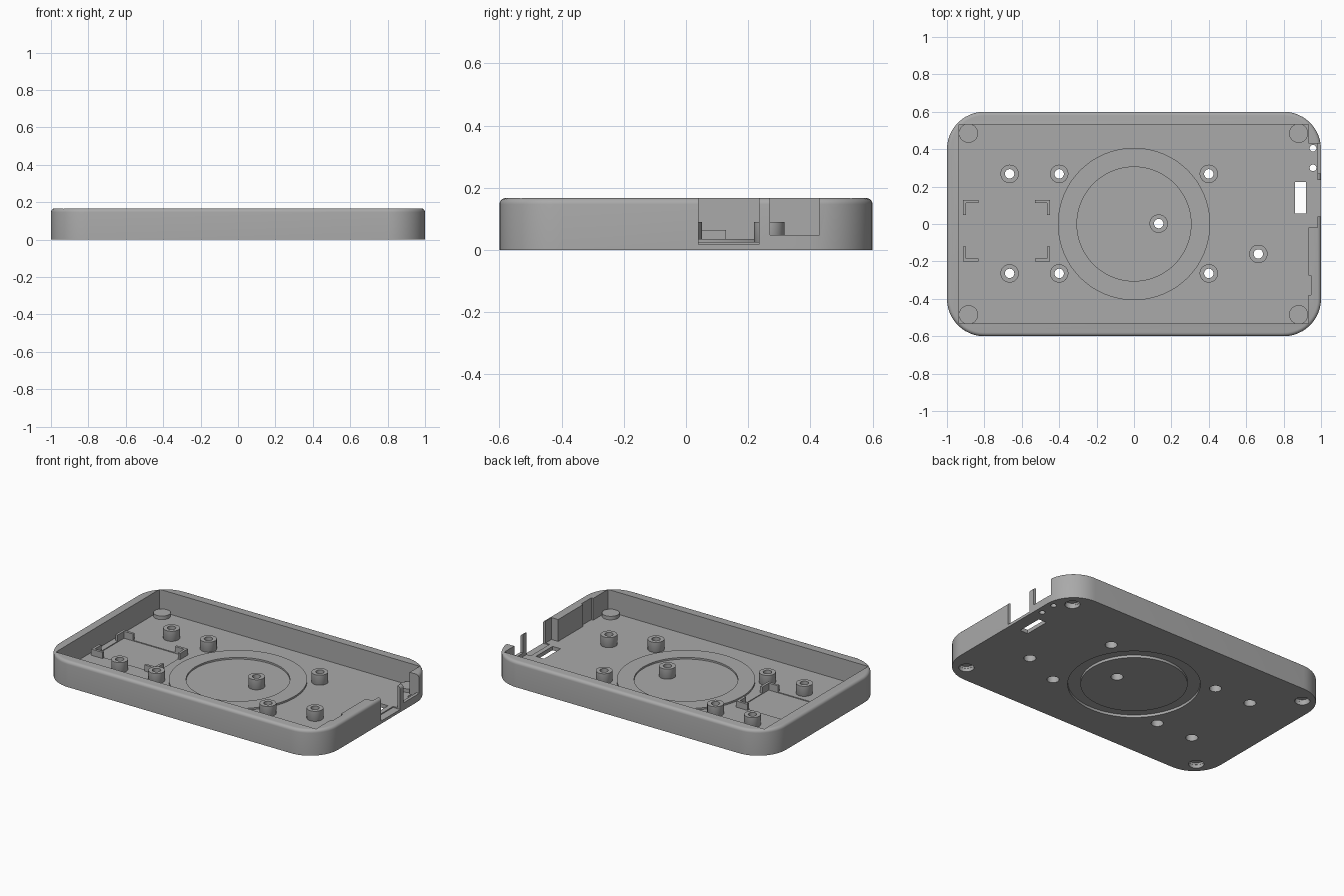
import bpy, bmesh, math
from mathutils import Vector

if "Cube" in bpy.data.objects:
    bpy.data.objects.remove(bpy.data.objects["Cube"])

grey = bpy.data.materials.new("plain_grey")
grey.use_nodes = True
grey.diffuse_color = (0.4, 0.4, 0.4, 1)
grey.node_tree.nodes["Principled BSDF"].inputs["Base Color"].default_value = (0.4, 0.4, 0.4, 1)

HEIGHT, FLOOR = 0.167, 0.025


def finish(bm, name):
    bmesh.ops.recalc_face_normals(bm, faces=bm.faces)
    mesh = bpy.data.meshes.new(name)
    bm.to_mesh(mesh)
    bm.free()
    mesh.materials.append(grey)
    obj = bpy.data.objects.new(name, mesh)
    bpy.context.collection.objects.link(obj)
    return obj


def box(name, x0, x1, y0, y1, z0, z1):
    bm = bmesh.new()
    bmesh.ops.create_cube(bm, size=1)
    for v in bm.verts:
        v.co = Vector(((x0 + x1) / 2 + v.co.x * (x1 - x0),
                       (y0 + y1) / 2 + v.co.y * (y1 - y0),
                       (z0 + z1) / 2 + v.co.z * (z1 - z0)))
    return finish(bm, name)


def lathe(name, x, y, profile, steps=40):
    """Turn a closed (radius, height) profile about a vertical axis."""
    bm = bmesh.new()
    verts = [bm.verts.new((x + r, y, z)) for r, z in profile]
    edges = [bm.edges.new((verts[i - 1], verts[i])) for i in range(len(verts))]
    bmesh.ops.spin(bm, geom=verts + edges, cent=(x, y, 0), axis=(0, 0, 1),
                   angle=math.tau, steps=steps, use_duplicate=False)
    bmesh.ops.remove_doubles(bm, verts=bm.verts, dist=1e-5)
    return finish(bm, name)


def disc(name, x, y, r, z0, z1, steps=40):
    return lathe(name, x, y, [(0, z0), (r, z0), (r, z1), (0, z1)], steps)


def cut(target, cutter):
    mod = target.modifiers.new("cut", "BOOLEAN")
    mod.operation, mod.solver, mod.object = "DIFFERENCE", "EXACT", cutter
    bpy.context.view_layer.objects.active = target
    bpy.ops.object.modifier_apply(modifier=mod.name)
    bpy.data.objects.remove(cutter)


def smooth(obj):
    bpy.ops.object.select_all(action="DESELECT")
    obj.select_set(True)
    bpy.context.view_layer.objects.active = obj
    bpy.ops.object.shade_smooth_by_angle(angle=math.radians(30))


# Outer shell: stacked rounded rectangles, with a rounded top edge
def shell(name, hx, hy, radius, edge):
    bm = bmesh.new()
    levels = [(0, 0)] + [(edge * (1 - math.cos(a)), HEIGHT - edge + edge * math.sin(a))
                         for a in [math.pi / 2 * i / 5 for i in range(6)]]
    rings = []
    for inset, z in levels:
        ring = []
        for k, (sx, sy) in enumerate([(1, 1), (-1, 1), (-1, -1), (1, -1)]):
            for i in range(13):
                a = math.pi / 2 * (k + i / 12)
                ring.append(bm.verts.new((sx * (hx - radius) + (radius - inset) * math.cos(a),
                                          sy * (hy - radius) + (radius - inset) * math.sin(a), z)))
        rings.append(ring)
    for low, high in zip(rings, rings[1:]):
        for i in range(len(low)):
            bm.faces.new((low[i - 1], low[i], high[i], high[i - 1]))
    bm.faces.new(rings[0])
    bm.faces.new(rings[-1])
    return finish(bm, name)


tray = shell("tray", 1, 0.6, 0.2, 0.02)
cut(tray, box("cavity", -0.935, 0.932, -0.532, 0.532, FLOOR, 0.3))

# Port side: thinned wall, two openings, shallow pocket and floor slot
cut(tray, box("thinned_wall", 0.9, 0.98, -0.02, 0.43, FLOOR, 0.3))
cut(tray, box("wide_opening", 0.95, 1.1, 0.04, 0.235, 0.018, 0.3))
cut(tray, box("raised_opening", 0.95, 1.1, 0.27, 0.43, 0.048, 0.3))
cut(tray, box("wall_pocket", 0.9, 0.946, -0.38, -0.275, FLOOR, 0.3))
cut(tray, box("floor_slot", 0.862, 0.92, 0.055, 0.225, -0.1, 0.1))
for y in (0.3, 0.405):
    cut(tray, disc("pin_hole", 0.957, y, 0.018, -0.1, 0.1, 20))

# Battery pocket with four corner brackets
X0, X1, Y0, Y1, T, ARM = -0.897, -0.465, -0.185, 0.112, 0.016, 0.065
cut(tray, box("battery_pocket", X0, X1, Y0, Y1, FLOOR - 0.005, 0.1))
for x, sx in ((X0, -1), (X1, 1)):
    for y, sy in ((Y0, -1), (Y1, 1)):
        xo, yo = x + sx * T, y + sy * T
        xs, ys = sorted((x - sx * ARM, xo)), sorted((y, yo))
        box("bracket_long_arm", *xs, *ys, FLOOR - 0.002, 0.065)
        xs, ys = sorted((x, xo)), sorted((y - sy * ARM, y))
        box("bracket_short_arm", *xs, *ys, FLOOR - 0.002, 0.065)

# Screw posts: hollow, with a wider screw seat below
posts = [(x, y) for x in (-0.665, -0.4, 0.4) for y in (0.268, -0.264)]
posts += [(0.132, 0.002), (0.665, -0.16)]
for x, y in posts:
    cut(tray, disc("post_hole", x, y, 0.036, -0.1, 0.1))
    smooth(lathe("screw_post", x, y, [(0.036, 0.001), (0.049, FLOOR - 0.001), (0.049, 0.09),
                                      (0.025, 0.09), (0.025, 0.05), (0.036, 0.05)]))

# Corner feet recesses, capped by low discs inside
for x in (-0.885, 0.88):
    for y in (-0.485, 0.485):
        cut(tray, disc("foot_recess", x, y, 0.045, -0.1, 0.034))
        smooth(lathe("foot_cap", x, y, [(0, 0.034), (0.044, 0.034), (0.044, FLOOR - 0.003),
                                        (0.051, FLOOR - 0.003), (0.051, 0.048), (0, 0.048)]))

# Round magnet track: groove below, raised ring inside
cut(tray, lathe("ring_groove", 0, 0, [(0.315, -0.1), (0.39, -0.1), (0.39, 0.017), (0.315, 0.017)], 96))
smooth(lathe("raised_ring", 0, 0, [(0.305, FLOOR - 0.003), (0.407, FLOOR - 0.003),
                                   (0.407, 0.036), (0.305, 0.036)], 96))
smooth(tray)
